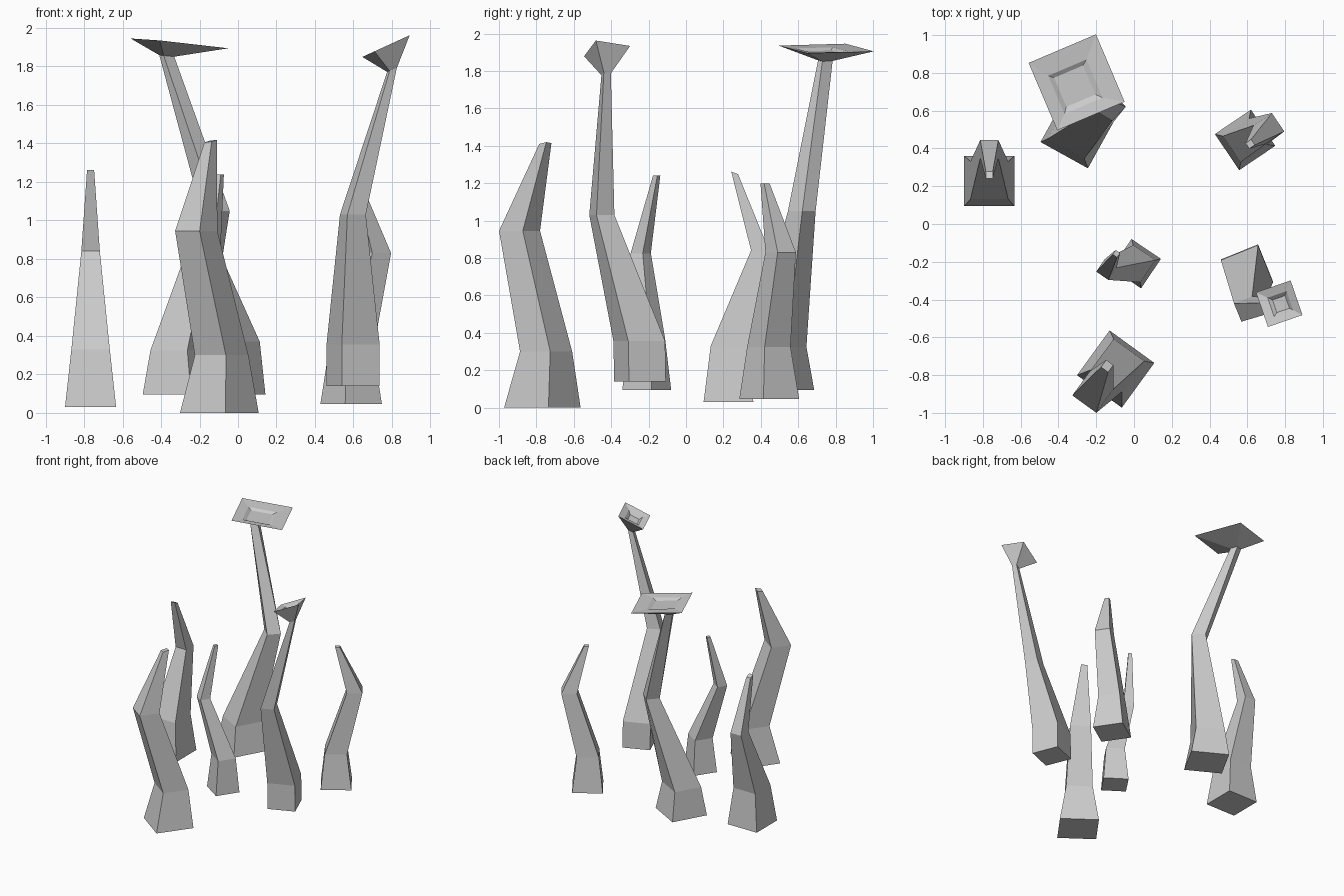
import bpy, bmesh
from math import cos, sin, radians


def stalk(name, angle, rings):
    """Loft square rings: (x, y, z, half diagonal[, twist deg, slope x, slope y])."""
    bm = bmesh.new()
    loops = []
    for x, y, z, r, *extra in rings:
        twist, gx, gy = extra or (0, 0, 0)
        loop = []
        for k in range(4):
            a = radians(angle + twist + 90 * k)
            dx, dy = r * cos(a), r * sin(a)
            loop.append(bm.verts.new((x + dx, y + dy, z + gx * dx + gy * dy)))
        loops.append(loop)
    for lo, hi in zip(loops, loops[1:]):
        for k in range(4):
            n = (k + 1) % 4
            bm.faces.new((lo[k], lo[n], hi[n], hi[k]))
    bm.faces.new(loops[0][::-1])
    bm.faces.new(loops[-1])
    bmesh.ops.recalc_face_normals(bm, faces=bm.faces)
    mesh = bpy.data.meshes.new(name)
    bm.to_mesh(mesh)
    bm.free()
    bpy.context.collection.objects.link(bpy.data.objects.new(name, mesh))


# Pointed stalks: base, collar, bend, tip
stalk("left_stalk", 45, [(-.766, .227, .03, .188), (-.766, .232, .33, .141),
                         (-.766, .396, .84, .068), (-.766, .26, 1.255, .026, 0, 0, -.4)])
stalk("front_stalk", 9, [(-.097, -.768, 0, .207), (-.085, -.748, .30, .141),
                         (-.217, -.89, .945, .111), (-.142, -.752, 1.412, .033, 0, .2, .1)])
stalk("middle_stalk", 11, [(.012, -.21, .095, .133), (.015, -.21, .37, .10),
                           (-.146, -.242, .825, .055), (-.093, -.157, 1.24, .02)])
stalk("back_right_stalk", -11, [(.588, .445, .045, .163), (.587, .443, .325, .118),
                                (.714, .506, .83, .083), (.615, .423, 1.197, .025)])

# Flared stalks: base, collar, bend, neck, rim, then the shallow stepped cup
stalk("tall_back_stalk", 16, [(-.30, .49, .095, .203), (-.306, .495, .325, .155),
                              (-.117, .619, 1.05, .074, -14, 0, 0),
                              (-.37, .745, 1.855, .042, -38, -.1, 0),
                              (-.304, .75, 1.92, .274, -38, -.107, -.017),
                              (-.31, .727, 1.912, .155, -38, -.107, -.017),
                              (-.314, .73, 1.898, .118, -38, -.107, -.017)])
stalk("tall_right_stalk", -23, [(.598, -.246, .14, .15), (.598, -.25, .355, .15),
                                (.597, -.45, 1.03, .073),
                                (.80, -.427, 1.782, .028, -3, .4, 0),
                                (.769, -.422, 1.906, .137, -3, .458, 0),
                                (.775, -.423, 1.892, .075, -3, .458, 0),
                                (.778, -.424, 1.872, .05, -3, .458, 0)])
